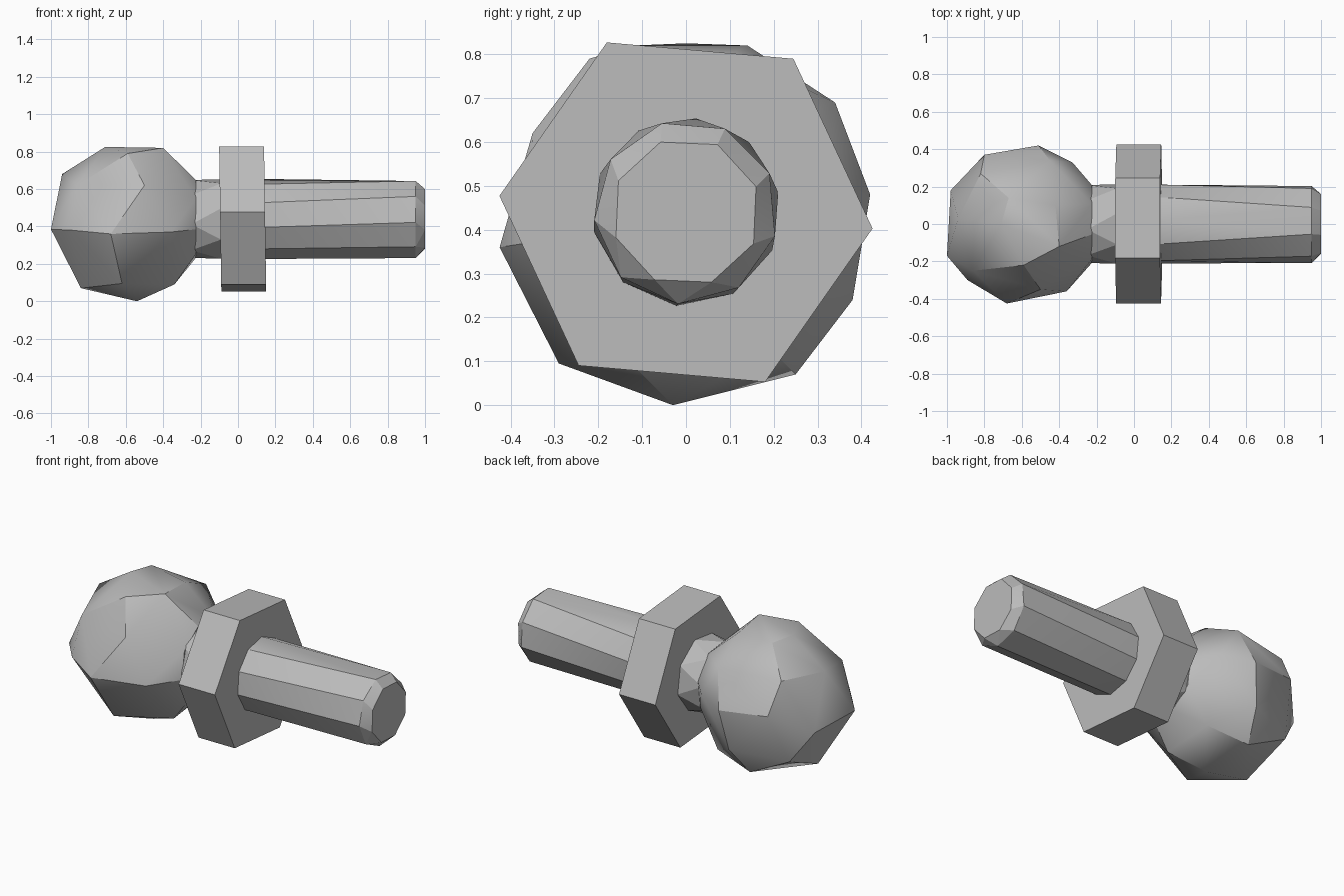
import bpy
import bmesh
from math import cos, sin, pi, radians

old = bpy.data.objects.get("Cube")
if old:
    bpy.data.objects.remove(old, do_unlink=True)

steel = bpy.data.materials.new("grey steel")
steel.use_nodes = True
GREY = (0.5, 0.5, 0.5, 1)
steel.diffuse_color = GREY
steel.node_tree.nodes["Principled BSDF"].inputs["Base Color"].default_value = GREY

AXIS_Z = 0.44


def ring(x, radius, sides, phase=0, lean=0):
    """Points of a regular polygon around the long axis of the stud."""
    points = []
    for i in range(sides):
        angle = radians(phase) + 2 * pi * i / sides
        height = radius * sin(angle)
        points.append((x - lean * height, radius * cos(angle), AXIS_Z + height))
    return points


def hull(name, points, smooth_angle):
    """Faceted convex solid around the given points."""
    bm = bmesh.new()
    for point in points:
        bm.verts.new(point)
    result = bmesh.ops.convex_hull(bm, input=bm.verts[:])
    inside = {v for v in result["geom_interior"] + result["geom_unused"]
              if isinstance(v, bmesh.types.BMVert)}
    bmesh.ops.delete(bm, geom=list(inside), context="VERTS")
    bmesh.ops.dissolve_limit(bm, angle_limit=radians(1),
                             verts=bm.verts[:], edges=bm.edges[:])
    bmesh.ops.recalc_face_normals(bm, faces=bm.faces[:])
    mesh = bpy.data.meshes.new(name)
    bm.to_mesh(mesh)
    bm.free()
    mesh.materials.append(steel)
    obj = bpy.data.objects.new(name, mesh)
    bpy.context.collection.objects.link(obj)
    bpy.ops.object.select_all(action="DESELECT")
    obj.select_set(True)
    bpy.context.view_layer.objects.active = obj
    if smooth_angle:
        bpy.ops.object.shade_smooth_by_angle(angle=radians(smooth_angle))
    return obj


# Ball: coarse irregular facets, trimmed flat where the neck joins
ball_tip = [(-1, -.17, .385), (-.94, .03, .68), (-.98, .18, .38)]
ball_top = [(-.71, 0, .825), (-.67, .14, .82), (-.4, -.12, .82),
            (-.42, .1, .8), (-.59, -.22, .79), (-.45, .34, .69)]
ball_sides = [(-.8, .37, .5), (-.51, .42, .48), (-.33, .33, .5),
              (-.68, -.425, .36), (-.36, -.36, .37), (-.86, -.25, .62),
              (-.5, -.35, .62), (-.89, -.3, .38), (-.82, .27, .68)]
ball_bottom = [(-.54, -.03, 0), (-.84, -.05, .07), (-.62, -.29, .095),
               (-.6, .25, .07), (-.55, .38, .24), (-.34, -.12, .09),
               (-.35, .2, .12), (-.86, .25, .2)]
hull("ball", ball_tip + ball_top + ball_sides + ball_bottom
     + ring(-.225, .215, 8, 15), 30)

# Neck: short twisted prism
hull("neck", ring(-.25, .21, 8, 8) + ring(-.09, .22, 8, 30), 20)

# Hexagonal flange, leaning very slightly
hull("hex_flange", ring(-.095, .427, 6, -5, .015)
     + ring(.145, .427, 6, -5, .015), 0)

# Shaft: slightly twisted bar with a chamfered end
hull("shaft", ring(.13, .215, 10, 12) + ring(.95, .21, 9, 25)
     + ring(1, .17, 8, 20), 20)
